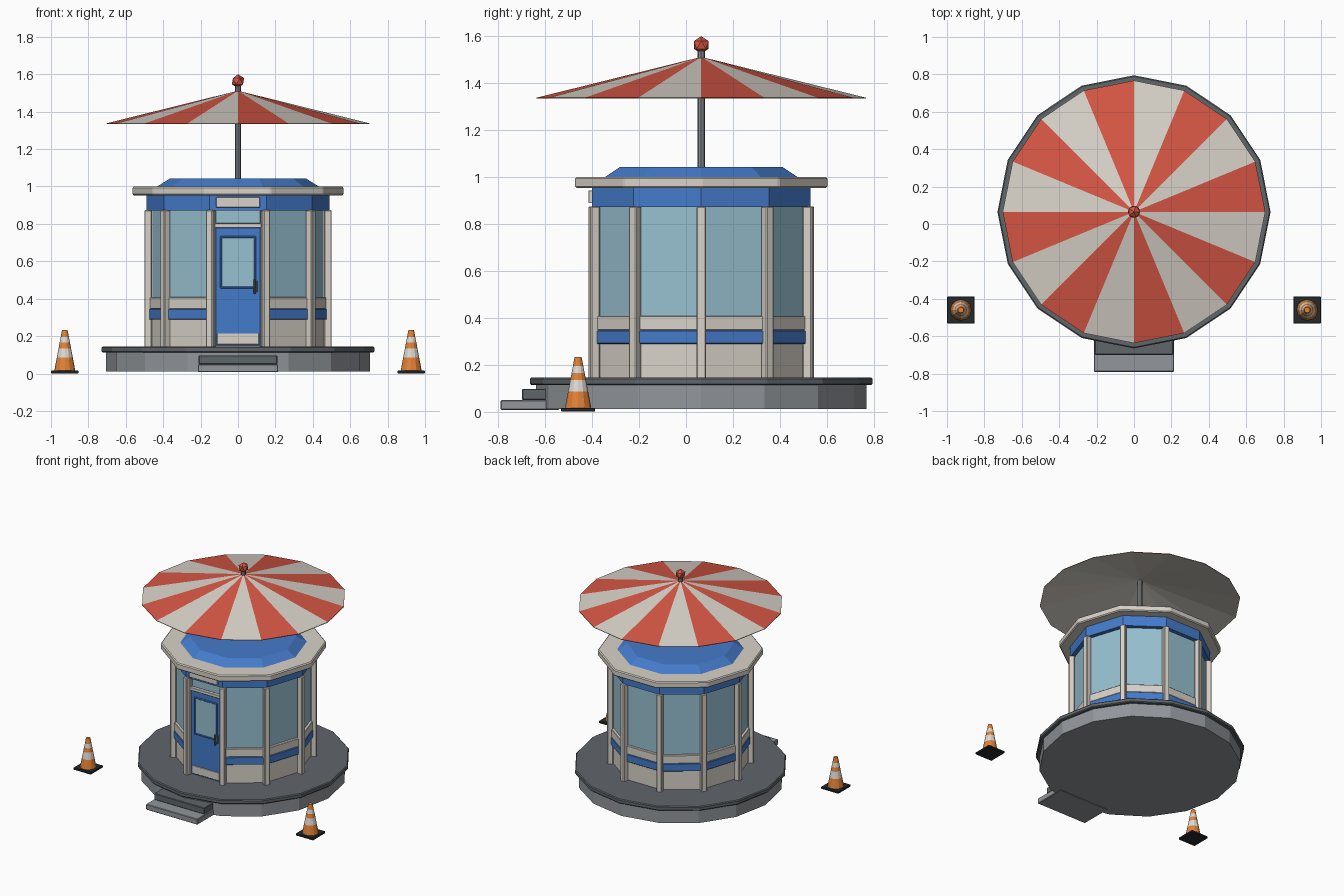
import bpy, bmesh
from math import pi, sin, cos, radians
from mathutils import Matrix, Vector

cube = bpy.data.objects.get("Cube")
if cube:
    bpy.data.objects.remove(cube, do_unlink=True)

CY = 0.065                      # booth centre on y
STEP = 2 * pi / 10              # booth is ten-sided
APO = cos(STEP / 2)             # corner radius to face distance
FRONT = -pi / 2


def material(name, code):
    def linear(i):
        c = int(code[i:i + 2], 16) / 255
        return c / 12.92 if c <= 0.04045 else ((c + 0.055) / 1.055) ** 2.4
    m = bpy.data.materials.new(name)
    m.use_nodes = True
    col = (linear(0), linear(2), linear(4), 1)
    m.diffuse_color = col
    m.node_tree.nodes["Principled BSDF"].inputs["Base Color"].default_value = col
    return m


cream = material("cream", "d8d2c8")
red = material("red", "d65644")
blue = material("blue", "447bcb")
glass = material("glass blue", "97c0d0")
grey = material("stone grey", "92969b")
slate = material("slate", "60666a")
steel = material("steel", "82868a")
orange = material("orange", "e28236")
white = material("band white", "dedbd5")
black = material("rubber black", "24292b")


def finish(name, bm, mats, bevel=0):
    bmesh.ops.recalc_face_normals(bm, faces=bm.faces)
    mesh = bpy.data.meshes.new(name)
    bm.to_mesh(mesh)
    bm.free()
    for m in mats:
        mesh.materials.append(m)
    ob = bpy.data.objects.new(name, mesh)
    bpy.context.collection.objects.link(ob)
    if bevel:
        mod = ob.modifiers.new("edge", "BEVEL")
        mod.width = bevel
        mod.segments = 1
    return ob


def box(name, mat, size, mtx, bevel=0.004):
    bm = bmesh.new()
    bmesh.ops.create_cube(bm, size=1, matrix=mtx @ Matrix.Diagonal((*size, 1)))
    return finish(name, bm, [mat], bevel)


def facing(angle, out, side, z):
    """Frame whose local x points outward from the booth centre."""
    return (Matrix.Translation((0, CY, 0)) @ Matrix.Rotation(angle, 4, "Z")
            @ Matrix.Translation((out, side, z)))


def lathe(name, mats, profile, sides, centre=(0, CY), rule=None, bevel=0):
    """Stack of polygon rings; rule(row, column) picks the material."""
    bm = bmesh.new()
    rings = [[bm.verts.new((centre[0] + r * cos(2 * pi * k / sides),
                            centre[1] + r * sin(2 * pi * k / sides), z))
              for k in range(sides)] for r, z in profile]
    for i in range(len(rings) - 1):
        a, b = rings[i], rings[i + 1]
        for k in range(sides):
            j = (k + 1) % sides
            f = bm.faces.new((a[k], a[j], b[j], b[k]))
            f.material_index = rule(i, k) if rule else 0
    bm.faces.new(rings[0][::-1])
    bm.faces.new(rings[-1])
    return finish(name, bm, mats, bevel)


# Platform and steps
lathe("platform_base", [grey], [(0.705, 0.01), (0.705, 0.112)], 16)
lathe("platform_slab", [slate], [(0.73, 0.112), (0.73, 0.145)], 16, bevel=0.006)
box("lower_step", grey, (0.43, 0.25, 0.042), Matrix.Translation((0, -0.665, 0.028)))
box("upper_step", slate, (0.42, 0.15, 0.048), Matrix.Translation((0, -0.625, 0.073)))

# Wall core: dado below, glazing above
lathe("wall_dado", [cream], [(0.462, 0.14), (0.462, 0.36)], 10)
lathe("window_glass", [glass], [(0.458, 0.36), (0.458, 0.88)], 10)

# Trim on every face except the door face
for k in range(10):
    a = (k + 0.5) * STEP
    if k != 7:
        box("stripe", blue, (0.04, 0.285, 0.057), facing(a, 0.437, 0, 0.317), 0.003)
        box("sill", cream, (0.034, 0.28, 0.062), facing(a, 0.437, 0, 0.377), 0.003)
    box("corner_post", cream, (0.042, 0.04, 0.735), facing(k * STEP, 0.48, 0, 0.507), 0.005)

# Fascia, cornice and roof
lathe("fascia", [blue], [(0.49, 0.872), (0.49, 0.952)], 10)
lathe("cornice", [cream], [(0.565, 0.952), (0.565, 1.0)], 10, bevel=0.007)
lathe("roof_cap", [blue], [(0.435, 0.998), (0.365, 1.042)], 10)


# Door, set in the front face; local y is the model's x
def door_part(name, mat, width, z0, z1, out, depth, x=0, bevel=0.002):
    return box(name, mat, (depth, width, z1 - z0),
               facing(FRONT, out, x, (z0 + z1) / 2), bevel)


door_part("door", blue, 0.24, 0.15, 0.78, 0.437, 0.02)
door_part("door_window", glass, 0.18, 0.46, 0.73, 0.446, 0.006)
for s in (-1, 1):
    door_part("door_jamb", cream, 0.016, 0.145, 0.87, 0.44, 0.03, s * 0.128)
    door_part("window_side_trim", blue, 0.01, 0.455, 0.735, 0.449, 0.014, s * 0.09)
for z in (0.46, 0.73):
    door_part("window_cross_trim", blue, 0.19, z - 0.005, z + 0.005, 0.449, 0.014)
door_part("kick_plate", cream, 0.225, 0.156, 0.215, 0.447, 0.006)
door_part("door_header", cream, 0.25, 0.78, 0.803, 0.442, 0.035)
door_part("transom_glass", glass, 0.24, 0.803, 0.87, 0.435, 0.008)
door_part("sign_plate", cream, 0.235, 0.888, 0.943, 0.47, 0.02)
door_part("handle_plate", slate, 0.018, 0.435, 0.495, 0.45, 0.008, 0.095)
door_part("handle_bar", slate, 0.012, 0.425, 0.505, 0.468, 0.012, 0.09, 0.003)
for z in (0.435, 0.495):
    door_part("handle_mount", slate, 0.01, z - 0.005, z + 0.005, 0.458, 0.02, 0.09)

# Parasol: pole, striped canopy with plain lining, ball finial
lathe("parasol_pole", [steel], [(0.016, 1.03), (0.016, 1.55)], 8)
bm = bmesh.new()
for drop in (0, 0.004):
    apex = bm.verts.new((0, CY, 1.512 - drop))
    rim = [bm.verts.new((0.702 * cos(k * pi / 8), CY + 0.702 * sin(k * pi / 8), 1.338 - drop))
           for k in range(16)]
    for k in range(16):
        f = bm.faces.new((apex, rim[k], rim[(k + 1) % 16]))
        f.material_index = 1 if k % 2 or drop else 0
    if drop:
        for k in range(16):
            j = (k + 1) % 16
            f = bm.faces.new((top_rim[k], top_rim[j], rim[j], rim[k]))
            f.material_index = 1 if k % 2 else 0
    top_rim = rim
finish("parasol_canopy", bm, [red, cream])
bm = bmesh.new()
bmesh.ops.create_icosphere(bm, subdivisions=1, radius=0.037,
                           matrix=Matrix.Translation((0, CY, 1.563)))
finish("parasol_finial", bm, [red])

# Traffic cones
levels = (0.016, 0.085, 0.135, 0.165, 0.195, 0.232)
for s in (-1, 1):
    spot = (s * 0.926, -0.46)
    box("cone_base", black, (0.146, 0.146, 0.016), Matrix.Translation((*spot, 0.008)), 0.003)
    lathe("cone_body", [orange, white],
          [(0.056 - 0.19 * (z - 0.016), z) for z in levels], 12, spot,
          rule=lambda row, col: row % 2)
